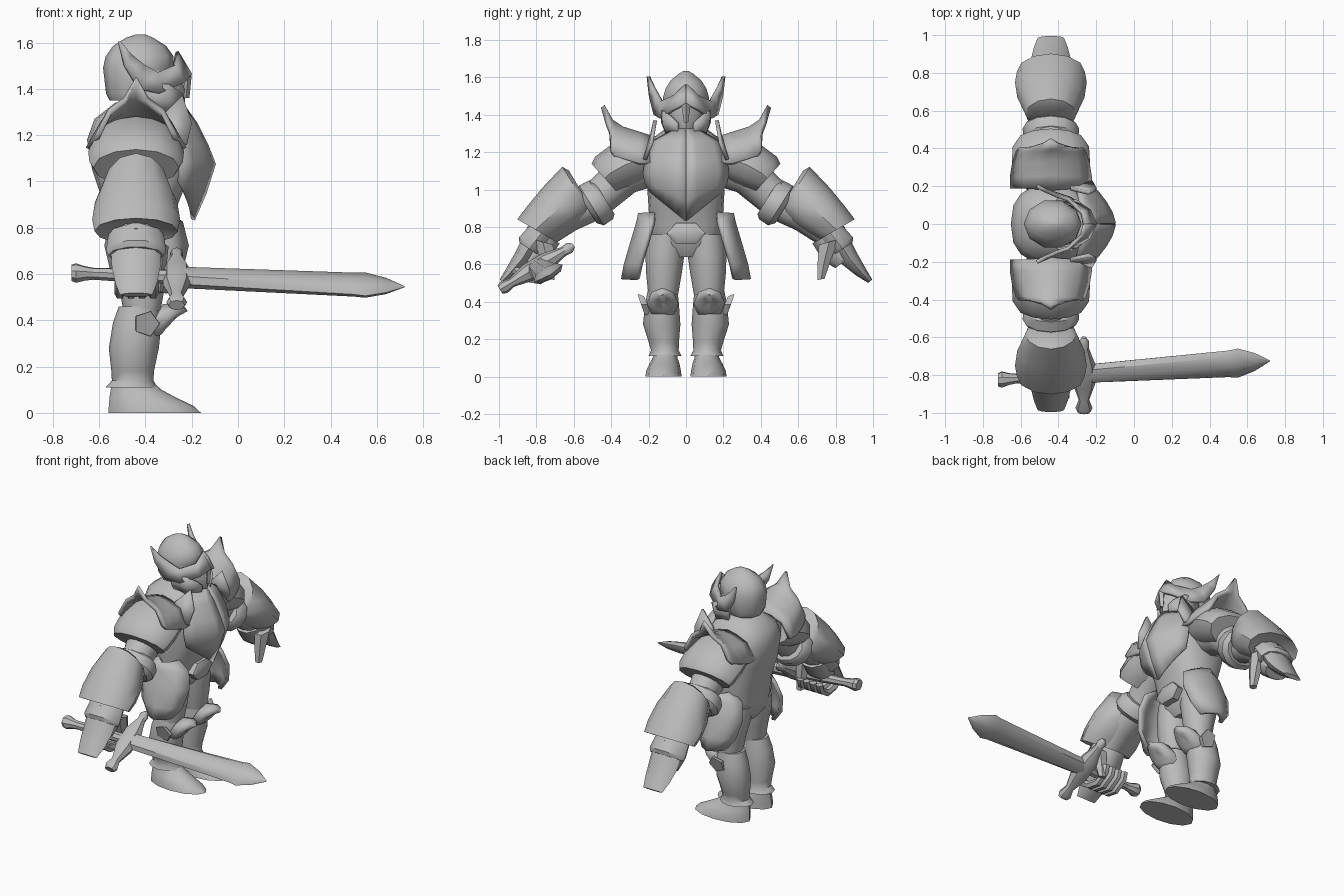
import bpy, bmesh, math
from mathutils import Vector

steel = bpy.data.materials.new("steel_grey")
steel.diffuse_color = (0.5, 0.5, 0.5, 1)
CX = -0.44  # depth of the arm axis


def finish(name, bm, mirror=False, thick=0, angle=40):
    bmesh.ops.recalc_face_normals(bm, faces=bm.faces)
    me = bpy.data.meshes.new(name)
    bm.to_mesh(me)
    bm.free()
    me.materials.append(steel)
    ob = bpy.data.objects.new(name, me)
    bpy.context.collection.objects.link(ob)
    bpy.context.view_layer.objects.active = ob
    ob.select_set(True)
    bpy.ops.object.shade_smooth_by_angle(angle=math.radians(angle))
    ob.select_set(False)
    if thick:
        m = ob.modifiers.new("thickness", 'SOLIDIFY')
        m.thickness, m.offset = thick, 0
    if mirror:
        m = ob.modifiers.new("mirror", 'MIRROR')
        m.use_axis = (False, True, False)
        m.merge_threshold = 0.0005
    return ob


def loft(name, rings, n=12, mirror=False, angle=40, power=1.0):
    """Skin closed rings given as (centre, half axis u, half axis v); power under 1 is boxier."""
    bm = bmesh.new()
    loops = []
    for c, u, v in rings:
        loop = []
        for i in range(n):
            a = 2 * math.pi * i / n
            k, s = (math.copysign(abs(f) ** power, f) for f in (math.cos(a), math.sin(a)))
            loop.append(bm.verts.new(Vector(c) + Vector(u) * k + Vector(v) * s))
        loops.append(loop)
    for a, b in zip(loops, loops[1:]):
        for i in range(n):
            j = (i + 1) % n
            bm.faces.new((a[i], a[j], b[j], b[i]))
    bm.faces.new(loops[0])
    bm.faces.new(loops[-1])
    return finish(name, bm, mirror, 0, angle)


def stack(name, rows, n=12, mirror=False, power=1.0):
    """Upright loft: rows of (z, x, y, radius x, radius y)."""
    return loft(name, [((x, y, z), (rx, 0, 0), (0, ry, 0)) for z, x, y, rx, ry in rows],
                n, mirror, 40, power)


def limb(name, rows, n=12, mirror=True, x=CX):
    """Arm loft: rows of (y, z, radius x, radius across, tilt in degrees)."""
    rings = []
    for y, z, rx, rv, t in rows:
        t = math.radians(t)
        rings.append(((x, y, z), (rx, 0, 0), (0, rv * math.cos(t), rv * math.sin(t))))
    return loft(name, rings, n, mirror)


def patch(name, rows, thick=0.02, angle=40):
    """Mirrored plate from rows of points."""
    bm = bmesh.new()
    g = [[bm.verts.new(p) for p in r] for r in rows]
    for a, b in zip(g, g[1:]):
        for i in range(len(a) - 1):
            bm.faces.new((a[i], a[i + 1], b[i + 1], b[i]))
    bmesh.ops.remove_doubles(bm, verts=bm.verts, dist=0.0005)
    return finish(name, bm, True, thick, angle)


# Torso and neck
stack("torso", [(0.64, -.43, 0, .08, .09), (0.70, -.43, 0, .12, .175), (0.80, -.43, 0, .14, .195),
                (0.90, -.42, 0, .16, .20), (1.05, -.415, 0, .215, .21), (1.18, -.43, 0, .222, .21),
                (1.27, -.435, 0, .185, .185), (1.34, -.42, 0, .11, .09)], 16, False, .78)

# Broad breastplate, coming to a point at the waist
rows = []
for z, xf, xe, w, rise in [(1.32, -.235, -.28, .06, 0), (1.25, -.185, -.30, .185, 0), (1.15, -.135, -.26, .215, 0),
                           (1.075, -.105, -.25, .225, .01), (.95, -.145, -.25, .215, .09),
                           (.835, -.195, -.255, .195, .16)]:
    rows.append([(xf + (xe - xf) * s ** 1.6, w * s, z + rise * s) for s in (0, .25, .5, .75, 1)])
patch("breastplate", rows, 0.02, 60)

# Belt buckle
loft("belt_buckle", [((x, 0, .765), (0, w, 0), (0, 0, h))
                     for x, w, h in [(-.32, .10, .065), (-.265, .105, .065), (-.25, .075, .04)]], 6)

# Hip guards
rows = []
for z, y, w in [(.87, .245, .07), (.82, .255, .15), (.72, .285, .175), (.60, .32, .145), (.52, .335, .08)]:
    rows.append([(-.395 + w * s, y - .08 * s * s, z) for s in (-1, -.6, 0, .6, 1)])
patch("hip_guard", rows, 0.025, 50)

# Legs
stack("thigh", [(.76, -.43, .10, .125, .10), (.66, -.425, .112, .12, .105), (.55, -.415, .118, .10, .095),
                (.44, -.415, .122, .08, .08)], 12, True)
stack("greave", [(.46, -.43, .125, .085, .08), (.39, -.435, .128, .105, .09), (.28, -.45, .13, .108, .10),
                 (.18, -.455, .118, .092, .08), (.14, -.455, .113, .09, .074),
                 (.11, -.46, .112, .112, .088)], 12, True)
stack("foot", [(0, -.36, .12, .20, .097), (.03, -.375, .12, .183, .093), (.07, -.415, .115, .14, .08),
               (.10, -.44, .112, .11, .066), (.13, -.455, .11, .09, .062)], 12, True)

# Knee caps with thin side wings
loft("knee_cap", [((x, .125, z), (0, w, 0), (.045, 0, h)) for x, z, w, h in
                  [(-.37, .385, .085, .085), (-.315, .395, .083, .08), (-.28, .405, .06, .06),
                   (-.262, .415, .02, .025)]], 8, True, 65)
loft("knee_wing", [((-.395, y, .385), (r, 0, 0), (0, .02, r)) for y, r in
                   [(.205, .045), (.23, .058), (.24, .056)]], 5, True)

# Arms
limb("arm", [(.18, 1.15, .13, .13, 70), (.33, 1.08, .12, .11, 58), (.44, .98, .095, .10, 55),
             (.52, .92, .10, .10, 52), (.65, .86, .11, .10, 48), (.79, .745, .09, .08, 40)])
limb("elbow_band", [(.435, .955, .125, .10, 58), (.455, .945, .145, .122, 58), (.505, .915, .15, .125, 58),
                    (.53, .905, .125, .10, 58)])

# Flared gauntlet
limb("gauntlet", [(.565, 1.0, .105, .12, 59), (.58, .99, .135, .155, 58), (.67, .91, .178, .14, 46),
                  (.75, .835, .19, .125, 36), (.805, .785, .18, .112, 30), (.79, .80, .12, .08, 30)])

# Hand: wrist cuff, palm, tapered finger plate and thumb
limb("wrist_cuff", [(.77, .77, .12, .08, 35), (.825, .70, .13, .085, 33), (.835, .68, .12, .07, 33)], 10)
limb("palm", [(.75, .755, .095, .09, 30), (.80, .665, .095, .085, 30), (.84, .61, .085, .055, 35)], 10)
limb("finger_plate", [(.82, .72, .11, .06, 38), (.875, .63, .105, .05, 38), (.935, .56, .09, .032, 38),
                      (.985, .51, .07, .014, 38)], 8)
limb("thumb", [(.765, .72, .05, .065, 15), (.74, .62, .04, .042, 10), (.722, .52, .025, .022, 10)],
     6, True, -.35)

# Shoulder armour: lower shell and an upper plate sweeping up to a spike
limb("lower_pauldron", [(.22, 1.17, .19, .12, 68), (.33, 1.13, .207, .13, 57), (.41, 1.085, .202, .118, 50),
                        (.435, 1.06, .185, .105, 48)])
rows = []
for y0, y1, hw, heights in [(.18, .19, .205, (1.275, 1.265, 1.235, 1.14)), (.26, .25, .207, (1.30, 1.285, 1.25, 1.14)),
                            (.34, .32, .195, (1.325, 1.305, 1.26, 1.16)), (.40, .385, .175, (1.365, 1.335, 1.285, 1.18)),
                            (.445, .405, .16, (1.445, 1.355, 1.305, 1.21))]:
    half = [(s, y0 + (y1 - y0) * min(1, 2 * s), z) for s, z in zip((0, .3, .7, 1), heights)]
    full = [(-s, y, z) for s, y, z in half[:0:-1]] + half
    rows.append([(CX + hw * s, y, z) for s, y, z in full])
patch("upper_pauldron", rows, 0.025, 55)
patch("collar_point", [[(-.24, .165, 1.37), (-.24, .165, 1.37)], [(-.33, .185, 1.28), (-.20, .185, 1.25)],
                       [(-.36, .215, 1.20), (-.22, .22, 1.16)]], 0.02)

# Head and helmet
stack("face", [(1.29, -.35, 0, .10, .05), (1.33, -.36, 0, .13, .085), (1.40, -.37, 0, .14, .10),
               (1.48, -.40, 0, .15, .11)], 10)
stack("helmet", [(1.35, -.455, 0, .10, .105), (1.38, -.455, 0, .115, .12), (1.49, -.43, 0, .153, .13),
                 (1.54, -.425, 0, .147, .115), (1.585, -.425, 0, .115, .085), (1.62, -.425, 0, .06, .04),
                 (1.635, -.42, 0, .02, .012)], 10)
patch("brow_wing", [[(-.265, 0, 1.56), (-.205, 0, 1.46)], [(-.275, .06, 1.50), (-.235, .07, 1.425)],
                    [(-.35, .13, 1.47), (-.34, .135, 1.38)], [(-.41, .15, 1.505), (-.43, .165, 1.40)],
                    [(-.465, .175, 1.55), (-.49, .19, 1.50)], [(-.513, .20, 1.605), (-.514, .202, 1.603)]],
      0.02, 30)
patch("cheek_guard", [[(-.40, .132, 1.43), (-.30, .12, 1.42), (-.25, .075, 1.385)],
                      [(-.41, .125, 1.36), (-.30, .118, 1.35), (-.235, .045, 1.355)],
                      [(-.40, .11, 1.32), (-.31, .10, 1.295), (-.245, .04, 1.30)]], 0.016)
loft("nose_guard", [((-.215, 0, 1.46), (.015, 0, 0), (0, .025, 0)),
                    ((-.225, 0, 1.36), (.015, 0, 0), (0, .012, 0))], 4)

# Sword, running forward from the -y hand
U, V = Vector((0, .857, .515)), Vector((0, -.515, .857))


def along(x):
    return Vector((x, -.775 + .05 * x / .72, .575 - .03 * x / .72))


def blade_part(name, rows, n):
    return loft(name, [(along(x), U * w, V * t) for x, w, t in rows], n)


blade_part("blade", [(-.27, .055, .045), (-.18, .058, .042), (.5, .082, .036), (.55, .09, .036),
                     (.64, .055, .025), (.72, .003, .002)], 8)
blade_part("grip", [(-.64, .026, .026), (-.45, .032, .032), (-.26, .032, .032)], 8)
blade_part("pommel", [(-.72, .036, .036), (-.70, .046, .042), (-.66, .032, .032), (-.62, .026, .026)], 8)

# Crossguard with flared ends
X = Vector((1, 0, 0))
loft("crossguard", [(along(-.265) + U * d, X * a, V * b) for d, a, b in
                    [(-.235, .035, .025), (-.21, .045, .036), (-.16, .028, .026), (-.06, .06, .05),
                     (.06, .06, .05), (.16, .026, .026), (.20, .028, .03), (.225, .012, .012)]], 8)

# Fingers curled round the grip
for i in range(4):
    x = -.51 + .048 * i
    loft("curled_finger", [((x, y, z), (.024, 0, 0), (0, .025 * c, .025 * s)) for y, z, c, s in
                           [(-.92, .575, .6, .8), (-.86, .53, .2, 1), (-.78, .515, -.1, 1),
                            (-.715, .555, -.8, .5), (-.70, .60, -.9, .1)]], 6)
